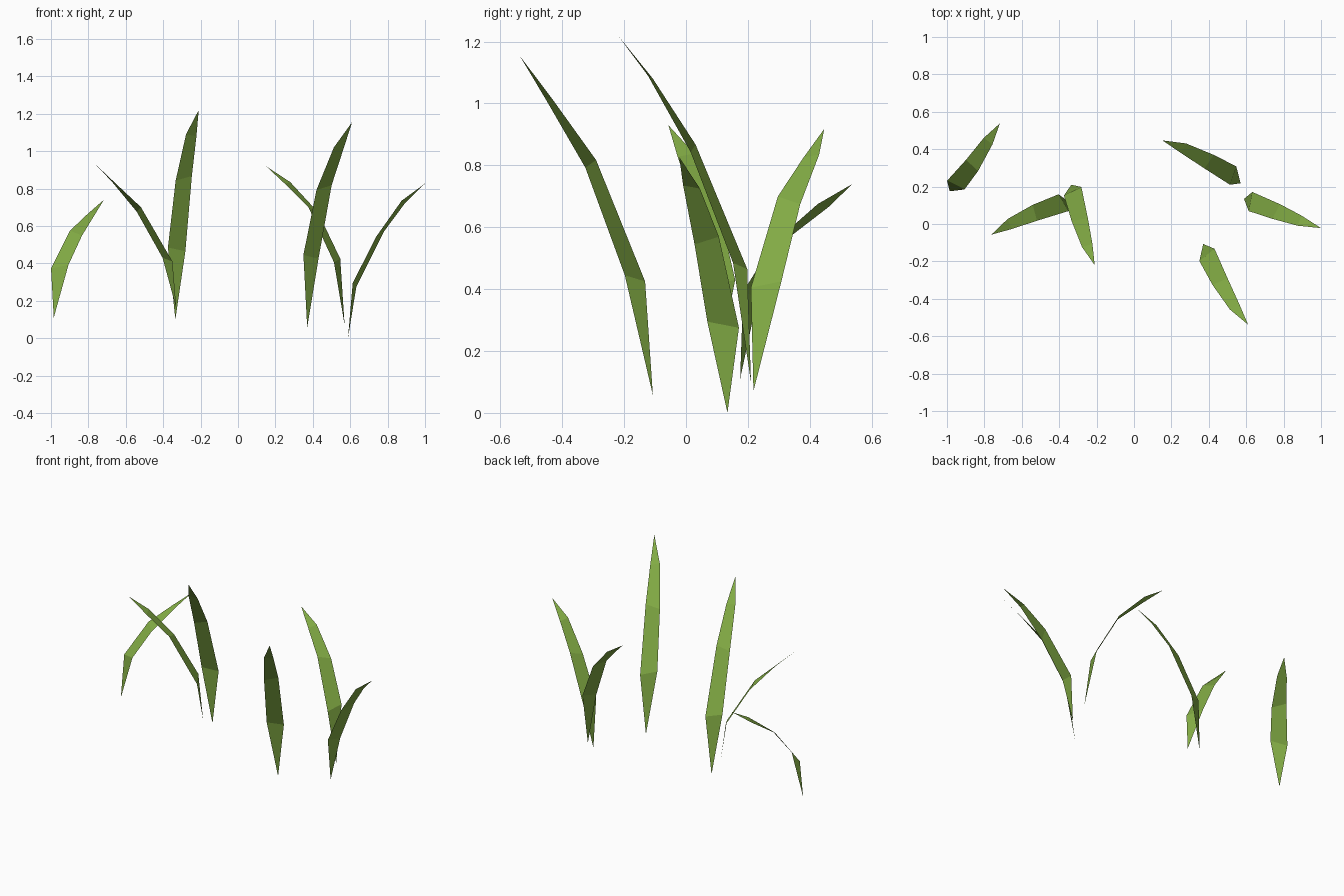
import bpy
from math import atan2, radians, cos, sin
from mathutils import Vector

if "Cube" in bpy.data.objects:
    bpy.data.objects.remove(bpy.data.objects["Cube"])

green = bpy.data.materials.new("grass_green")
green.diffuse_color = (0.23, 0.42, 0.06, 1)
green.use_nodes = True
green.node_tree.nodes["Principled BSDF"].inputs["Base Color"].default_value = green.diffuse_color

# Shared cross-section of a blade at its three inner joints:
# width across, turn in degrees, height difference between the two edges
SECTIONS = [(0.104, 10, -0.02), (0.088, -6, 0.025), (0.058, 0, -0.01)]

# Centre line of each blade from root to tip
BLADES = {
    "far_left": [(-.985, .175, .11), (-.953, .208, .382), (-.866, .313, .562),
                 (-.78, .443, .67), (-.717, .538, .74)],
    "left_bent": [(-.33, .105, .16), (-.377, .114, .42), (-.53, .06, .688),
                  (-.665, .0, .833), (-.763, -.057, .93)],
    "left_tall": [(-.335, .21, .10), (-.328, .175, .475), (-.29, .023, .855),
                  (-.25, -.115, 1.085), (-.21, -.22, 1.22)],
    "right_back": [(.57, .218, .07), (.53, .259, .415), (.402, .333, .687),
                   (.265, .405, .83), (.152, .447, .918)],
    "right_front": [(.37, -.107, .057), (.39, -.165, .435), (.46, -.308, .805),
                    (.538, -.443, 1.015), (.61, -.538, 1.155)],
    "far_right": [(.588, .134, .0), (.623, .12, .285), (.76, .067, .557),
                  (.885, .018, .73), (1.0, -.022, .827)],
}


def grass_blade(name, path):
    """Flat blade: pointed root, three twisted joints, pointed tip."""
    pts = [Vector(p) for p in path]
    lean = pts[-1] - pts[0]
    side = atan2(lean.x, -lean.y)  # direction across the blade
    verts = [pts[0]]
    for c, (width, turn, dz) in zip(pts[1:4], SECTIONS):
        a = side + radians(turn)
        half = Vector((width * cos(a), width * sin(a), dz)) / 2
        verts += [c + half, c - half]
    verts.append(pts[-1])
    faces = [(0, 1, 2), (1, 3, 4, 2), (3, 5, 6, 4), (5, 7, 6)]
    mesh = bpy.data.meshes.new(name)
    mesh.from_pydata(verts, [], faces)
    mesh.materials.append(green)
    ob = bpy.data.objects.new(name, mesh)
    bpy.context.collection.objects.link(ob)


for label, path in BLADES.items():
    # side = lean direction turned a quarter left
    grass_blade("grass_blade_" + label, path)
